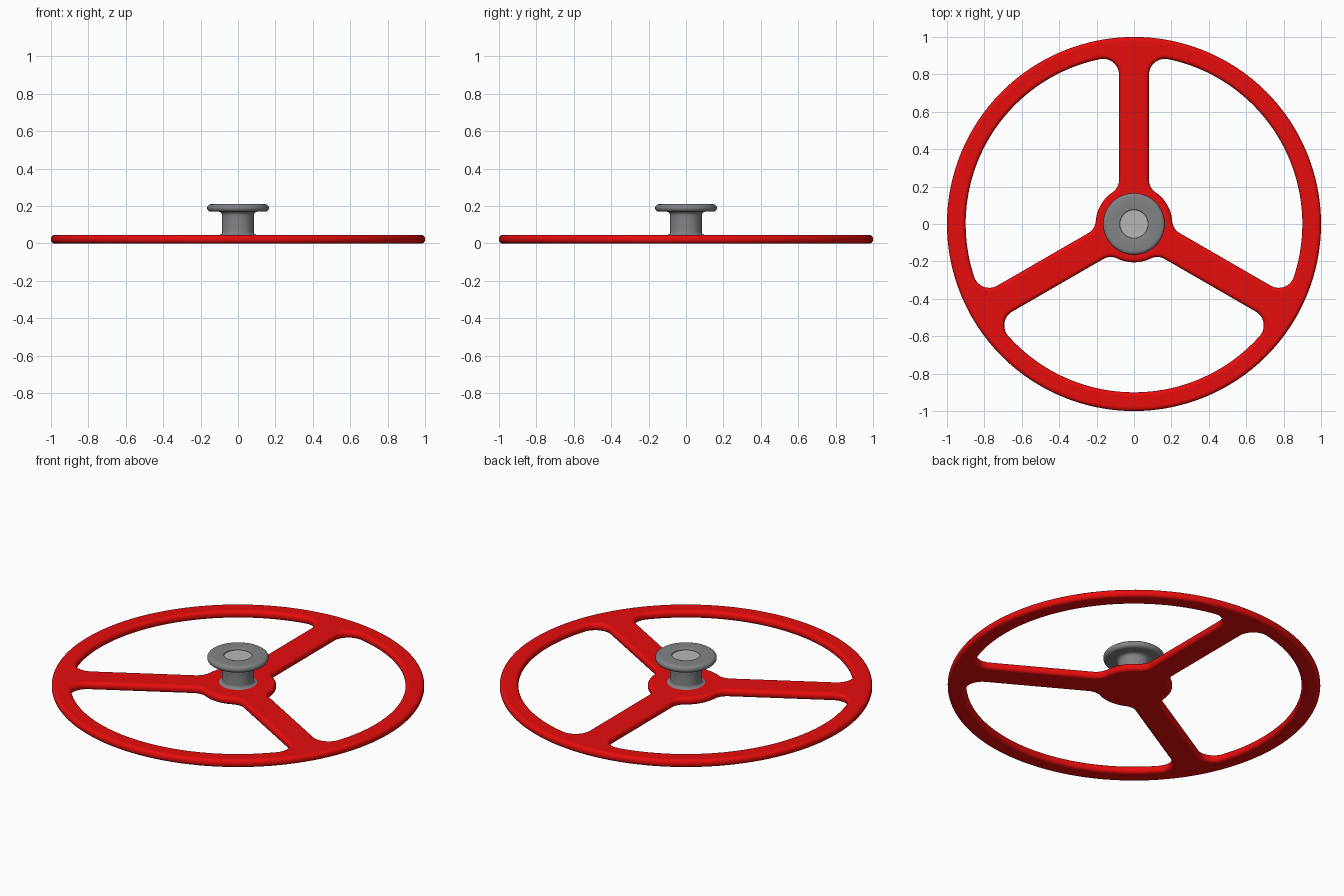
import bpy, bmesh
from math import sin, cos, pi, radians, acos, atan2, sqrt

if "Cube" in bpy.data.objects:
    bpy.data.objects.remove(bpy.data.objects["Cube"])


def material(name, rgb):
    m = bpy.data.materials.new(name)
    m.diffuse_color = (*rgb, 1)
    m.use_nodes = True
    m.node_tree.nodes["Principled BSDF"].inputs["Base Color"].default_value = m.diffuse_color
    return m


def arc(cx, cy, r, a0, a1, n):
    return [(cx + r * cos(a0 + (a1 - a0) * i / n), cy + r * sin(a0 + (a1 - a0) * i / n))
            for i in range(n + 1)]


def finish(bm, name, mat):
    bmesh.ops.recalc_face_normals(bm, faces=bm.faces)
    me = bpy.data.meshes.new(name)
    bm.to_mesh(me)
    bm.free()
    me.materials.append(mat)
    ob = bpy.data.objects.new(name, me)
    bpy.context.collection.objects.link(ob)
    return ob


# Wheel plan dimensions
RIM, INNER, HALF, HUB = 1.0, 0.9, 0.08, 0.205
F_RIM, F_HUB = 0.085, 0.08
THICK, ROUND = 0.045, 0.02


def window(d, turn):
    """Filleted opening between two spokes, grown outwards by d."""
    xr, xh = HALF + F_RIM, HALF + F_HUB
    yr = sqrt((INNER - F_RIM) ** 2 - xr ** 2)
    yh = sqrt((HUB + F_HUB) ** 2 - xh ** 2)
    ar, ah, mid = atan2(yr, xr), atan2(yh, xh), radians(30)
    half = arc(0, 0, HUB - d, mid, ah, 8)
    half += arc(xh, yh, F_HUB + d, ah + pi, pi, 10)[1:]
    half += arc(xr, yr, F_RIM + d, pi, ar, 14)
    half += arc(0, 0, INNER + d, ar, mid, 24)[1:]
    c, s = cos(2 * mid), sin(2 * mid)
    other = [(x * c + y * s, x * s - y * c) for x, y in half[-2:0:-1]]
    c, s = cos(turn), sin(turn)
    return [(x * c - y * s, x * s + y * c) for x, y in half + other]


# Handwheel plate: rounded walls lofted round each outline, flat caps
def plate():
    bm = bmesh.new()
    steps = [pi / 2 * i / 6 for i in range(7)]
    prof = [(ROUND * (1 - sin(a)), ROUND * (1 - cos(a))) for a in steps]
    prof += [(e, THICK - z) for e, z in reversed(prof)]
    outlines = [lambda e: arc(0, 0, RIM - e, 0, 2 * pi, 128)[:-1]]
    outlines += [lambda e, t=k * 2 * pi / 3: window(e, t) for k in range(3)]
    caps = [[], []]
    for outline in outlines:
        rings = [[bm.verts.new((x, y, z)) for x, y in outline(e)] for e, z in prof]
        n = len(rings[0])
        for a, b in zip(rings, rings[1:]):
            for i in range(n):
                j = (i + 1) % n
                bm.faces.new((a[i], a[j], b[j], b[i])).smooth = True
        for cap, ring in zip(caps, (rings[0], rings[-1])):
            cap += [bm.edges.get((ring[i], ring[(i + 1) % n])) for i in range(n)]
    for cap, up in zip(caps, (-1, 1)):
        bmesh.ops.triangle_fill(bm, edges=cap, use_beauty=True, normal=(0, 0, up))
    return finish(bm, "handwheel", material("red", (0.8, 0.004, 0.004)))


def lathe(name, pts, mat, n=64):
    bm = bmesh.new()
    rings = [[bm.verts.new((r * cos(2 * pi * i / n), r * sin(2 * pi * i / n), z))
              for i in range(n)] for r, z in pts]
    for a, b in zip(rings, rings[1:]):
        for i in range(n):
            j = (i + 1) % n
            bm.faces.new((a[i], a[j], b[j], b[i]))
    bm.faces.new(rings[0])
    bm.faces.new(rings[-1])
    ob = finish(bm, name, mat)
    bpy.ops.object.select_all(action='DESELECT')
    ob.select_set(True)
    bpy.context.view_layer.objects.active = ob
    bpy.ops.object.shade_smooth_by_angle(angle=radians(35))
    return ob


plate()

# Flanged hub collar with a shallow recess in its top
profile = [(0.102, 0.04)]
profile += arc(0.102, 0.062, 0.017, -pi / 2, -pi, 6)
profile += arc(0.105, 0.15, 0.02, pi, pi / 2, 6)
profile += arc(0.145, 0.19, 0.02, -pi / 2, pi / 2, 12)
profile += arc(0.081, 0.204, 0.006, pi / 2, pi, 4)
profile += [(0.075, 0.192)]
lathe("hub_collar", profile, material("dark_grey", (0.22, 0.23, 0.24)))

# Shaft end seen inside the recess
lathe("shaft_end", [(0.0745, 0.05), (0.0745, 0.199)], material("light_grey", (0.47, 0.47, 0.47)))
